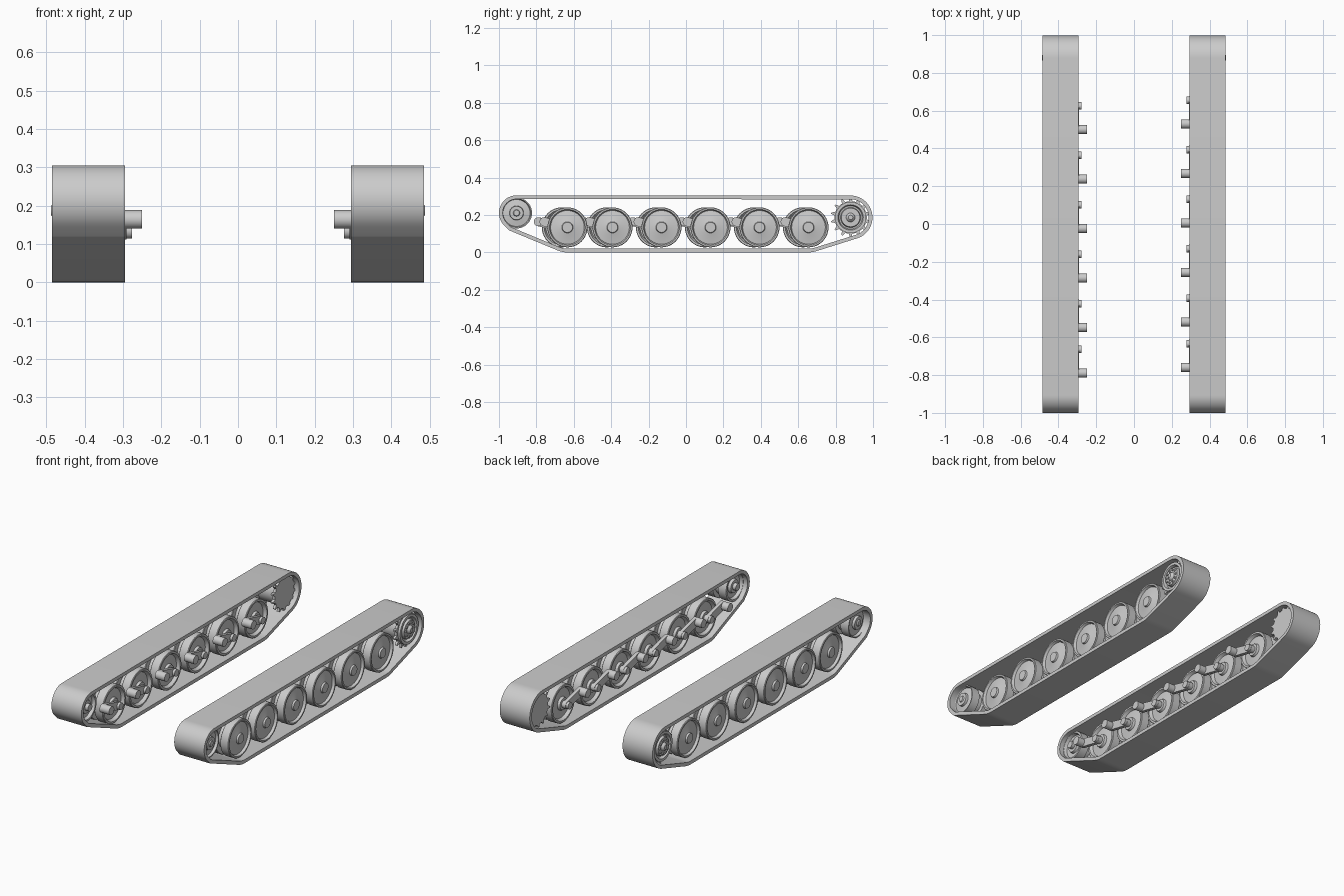
import bpy, bmesh
from math import sin, cos, pi, tau, radians
from mathutils import Vector
from mathutils.geometry import convex_hull_2d

cube = bpy.data.objects.get("Cube")
if cube:
    bpy.data.objects.remove(cube, do_unlink=True)

grey = bpy.data.materials.new("plain_grey")
grey.use_nodes = True
grey.diffuse_color = (0.6, 0.6, 0.6, 1)
grey.node_tree.nodes["Principled BSDF"].inputs["Base Color"].default_value = (0.6, 0.6, 0.6, 1)


def finish(name, bm):
    """Turn a bmesh into a smooth shaded object with sharp edges kept."""
    bmesh.ops.recalc_face_normals(bm, faces=bm.faces)
    mesh = bpy.data.meshes.new(name)
    bm.to_mesh(mesh)
    bm.free()
    mesh.materials.append(grey)
    mesh.shade_smooth()
    mesh.set_sharp_from_angle(angle=radians(32))
    ob = bpy.data.objects.new(name, mesh)
    bpy.context.collection.objects.link(ob)
    return ob


def lathe(name, side, y, z, profile, steps=40):
    """Spin (x, radius) points around an axle parallel to x."""
    bm = bmesh.new()
    rings = []
    for x, r in profile:
        if r == 0:
            rings.append([bm.verts.new((side * x, y, z))] * steps)
        else:
            rings.append([bm.verts.new((side * x, y + r * cos(tau * i / steps),
                                        z + r * sin(tau * i / steps))) for i in range(steps)])
    for a, b in zip(rings, rings[1:]):
        for i in range(steps):
            j = (i + 1) % steps
            corners = list(dict.fromkeys((a[i], a[j], b[j], b[i])))
            bm.faces.new(corners)
    return finish(name, bm)


def cylinder(name, side, y, z, r, x0, x1, steps=24):
    return lathe(name, side, y, z, [(x0, 0), (x0, r), (x1, r), (x1, 0)], steps)


def prism(name, side, outline, x0, x1):
    """Extrude a (y, z) outline along x."""
    bm = bmesh.new()
    a, b = ([bm.verts.new((side * x, p[0], p[1])) for p in outline] for x in (x0, x1))
    bm.faces.new(a)
    bm.faces.new(b)
    for i in range(len(a)):
        bm.faces.new((a[i - 1], a[i], b[i], b[i - 1]))
    return finish(name, bm)


def wrap(circles, steps=48):
    """Outline of a belt pulled tight around (y, z, radius) circles."""
    pts = [Vector((y + r * cos(tau * i / steps), z + r * sin(tau * i / steps)))
           for y, z, r in circles for i in range(steps)]
    hull = [pts[i] for i in convex_hull_2d(pts)]
    area = sum(hull[i - 1].cross(hull[i]) for i in range(len(hull)))
    return hull if area > 0 else hull[::-1]


def belt(name, side, outline, thickness, x0, x1):
    """Closed band with an even thickness inside the outline."""
    n = len(outline)
    inner = []
    for i, p in enumerate(outline):
        d1 = (p - outline[i - 1]).normalized()
        d2 = (outline[(i + 1) % n] - p).normalized()
        n1, n2 = Vector((d1.y, -d1.x)), Vector((d2.y, -d2.x))
        inner.append(p - (n1 + n2) * thickness / (1 + n1.dot(n2)))
    bm = bmesh.new()
    loops = [[bm.verts.new((side * x, p.x, p.y)) for p in pts]
             for x, pts in ((x0, outline), (x1, outline), (x1, inner), (x0, inner))]
    for k in range(4):
        a, b = loops[k - 1], loops[k]
        for i in range(n):
            bm.faces.new((a[i - 1], a[i], b[i], b[i - 1]))
    return finish(name, bm)


def gear(y, z, root, tip, teeth):
    """Toothed outline."""
    pts = []
    for t in range(teeth):
        for frac, r in ((0.0, root), (0.25, root), (0.42, tip), (0.58, tip), (0.75, root)):
            a = tau * (t + frac) / teeth
            pts.append((y + r * cos(a), z + r * sin(a)))
    return pts


WHEEL_Y = (-0.634, -0.393, -0.131, 0.131, 0.393, 0.655)
WHEEL_Z = 0.134
SPROCKET = (0.88, 0.187)
IDLER = (-0.906, 0.211)

# Dished double wheel with a groove between its two tyres
WHEEL = [(0.318, 0), (0.318, 0.034), (0.332, 0.038), (0.338, 0.085), (0.320, 0.094),
         (0.320, 0.104), (0.323, 0.107), (0.370, 0.107), (0.373, 0.104), (0.373, 0.075),
         (0.405, 0.075), (0.405, 0.104), (0.408, 0.107), (0.455, 0.107), (0.458, 0.104),
         (0.458, 0.096), (0.444, 0.090), (0.452, 0.036), (0.454, 0.030), (0.464, 0.027),
         (0.464, 0)]
IDLER_WHEEL = [(0.325, 0), (0.325, 0.036), (0.34, 0.040), (0.34, 0.066), (0.322, 0.072),
               (0.322, 0.083), (0.372, 0.083), (0.372, 0.06), (0.406, 0.06), (0.406, 0.083),
               (0.456, 0.083), (0.456, 0.077), (0.442, 0.072), (0.448, 0.038), (0.462, 0.036),
               (0.462, 0.018), (0.468, 0.015), (0.468, 0)]
SPROCKET_HUB = [(0.33, 0), (0.33, 0.07), (0.458, 0.07), (0.458, 0.083), (0.472, 0.083),
                (0.472, 0.068), (0.455, 0.062), (0.455, 0.054), (0.474, 0.050), (0.474, 0.024),
                (0.482, 0.020), (0.488, 0.012), (0.488, 0)]

for side, word, shift in ((1, "left", 0), (-1, "right", -0.03)):
    # Track band
    outline = wrap([(*IDLER, 0.094), (*SPROCKET, 0.117), (-0.634, 0.134, 0.134),
                    (0.655, 0.134, 0.134), (-0.945, 0.122, 0.004)])
    belt(f"{word}_track", side, outline, 0.02, 0.295, 0.485)

    # Road wheels on swing arms
    for i, wy in enumerate(WHEEL_Y, 1):
        y = wy + shift
        pivot = (y - 0.125, 0.164)
        lathe(f"{word}_road_wheel_{i}", side, y, WHEEL_Z, WHEEL)
        cylinder(f"{word}_axle_{i}", side, y, WHEEL_Z, 0.02, 0.277, 0.33)
        prism(f"{word}_swing_arm_{i}", side,
              wrap([(y, WHEEL_Z, 0.022), (*pivot, 0.024)], 24), 0.291, 0.311)
        cylinder(f"{word}_pivot_{i}", side, *pivot, 0.024, 0.25, 0.311)

    # Idler wheel at the front
    lathe(f"{word}_idler_wheel", side, *IDLER, IDLER_WHEEL)
    cylinder(f"{word}_idler_axle", side, *IDLER, 0.02, 0.305, 0.33)

    # Drive sprocket at the back
    teeth = gear(*SPROCKET, 0.087, 0.106, 14)
    prism(f"{word}_sprocket_inner_plate", side, teeth, 0.320, 0.336)
    prism(f"{word}_sprocket_outer_plate", side, teeth, 0.440, 0.454)
    lathe(f"{word}_sprocket_hub", side, *SPROCKET, SPROCKET_HUB)
    for k in range(10):
        a = tau * k / 10
        cylinder(f"{word}_sprocket_bolt_{k + 1}", side, SPROCKET[0] + 0.038 * cos(a),
                 SPROCKET[1] + 0.038 * sin(a), 0.006, 0.47, 0.48, 8)
